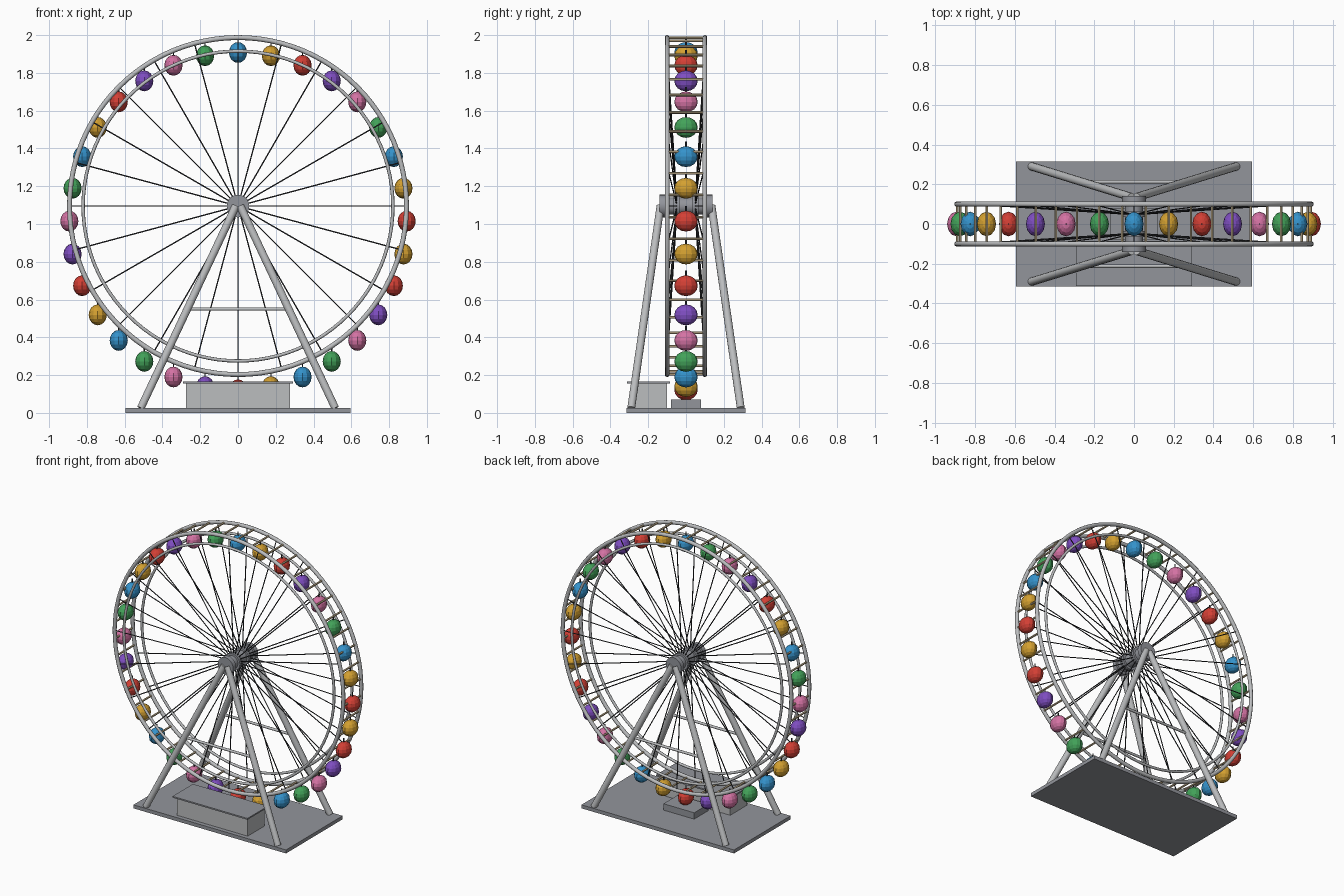
import bpy, math
from mathutils import Vector

if "Cube" in bpy.data.objects:
    bpy.data.objects.remove(bpy.data.objects["Cube"])

HUB_Z = 1.095   # wheel axle height


def mat(name, r, g, b):
    m = bpy.data.materials.new(name)
    m.diffuse_color = (r, g, b, 1)
    m.use_nodes = True
    m.node_tree.nodes["Principled BSDF"].inputs["Base Color"].default_value = m.diffuse_color
    return m


steel = mat("light steel", .50, .51, .52)
grey = mat("base grey", .29, .30, .33)
dark = mat("dark cable", .035, .037, .042)
tan = mat("tan", .62, .50, .31)
cabin_mats = [mat("red", .65, .05, .035), mat("gold", .65, .35, .03),
              mat("blue", .035, .29, .60), mat("green", .055, .36, .10),
              mat("pink", .66, .17, .37), mat("purple", .21, .075, .53)]


def finish(name, m, smooth=False):
    o = bpy.context.object
    o.name = name
    o.data.materials.append(m)
    if smooth:
        bpy.ops.object.shade_smooth_by_angle(angle=math.radians(40))
    return o


def box(name, x0, x1, y0, y1, z0, z1, m):
    bpy.ops.mesh.primitive_cube_add(size=1, location=((x0+x1)/2, (y0+y1)/2, (z0+z1)/2))
    bpy.context.object.scale = (x1-x0, y1-y0, z1-z0)
    return finish(name, m)


def rod(name, a, b, r, m, sides=10):
    a, b = Vector(a), Vector(b)
    d = b - a
    bpy.ops.mesh.primitive_cylinder_add(vertices=sides, radius=r, depth=d.length,
                                        location=(a+b)/2,
                                        rotation=d.to_track_quat('Z', 'Y').to_euler())
    return finish(name, m, sides > 6)


def ring(name, y, radius, tube, m):
    bpy.ops.mesh.primitive_torus_add(major_radius=radius, minor_radius=tube,
                                     major_segments=96, minor_segments=10,
                                     location=(0, y, HUB_Z), rotation=(math.pi/2, 0, 0))
    return finish(name, m, True)


def on_wheel(angle, r, y):
    return (r*math.cos(angle), y, HUB_Z + r*math.sin(angle))


# base, boarding platform and station
box("base", -.595, .595, -.315, .315, 0, .025, grey)
box("boarding_platform", -.12, .12, -.08, .08, .025, .07, grey)
box("station", -.275, .275, -.285, -.1, .025, .155, steel)
box("station_roof", -.292, .292, -.312, -.085, .155, .165, grey)

# hub with flanges
rod("hub", (0, -.13, HUB_Z), (0, .13, HUB_Z), .045, grey, 24)
for s in (-1, 1):
    rod("hub_cap", (0, s*.108, HUB_Z), (0, s*.14, HUB_Z), .06, grey, 24)
    rod("spoke_flange", (0, s*.035, HUB_Z), (0, s*.065, HUB_Z), .06, grey, 24)

    # support frame
    for sx in (-1, 1):
        rod("support_leg", (sx*.012, s*.135, HUB_Z), (sx*.515, s*.29, .025), .021, steel, 12)
    rod("leg_brace", (-.255, s*.212, .55), (.255, s*.212, .55), .009, steel)

    # rims and spokes
    ring("outer_rim", s*.1, .892, .013, steel)
    ring("inner_rim", s*.1, .82, .009, steel)
    for i in range(24):
        a = i*math.tau/24
        rod("spoke", on_wheel(a, .05, s*.05), on_wheel(a, .82, s*.1), .0035, dark, 6)
        rod("rim_strut", on_wheel(a, .82, s*.1), on_wheel(a, .885, s*.1), .0035, dark, 6)

# cross bars between the rims
for i in range(48):
    a = (i+.5)*math.tau/48
    rod("rim_bar", on_wheel(a, .892, -.1), on_wheel(a, .892, .1), .007, tan, 6)

# hanging cabins in six repeating colours
for i in range(32):
    x, _, z = on_wheel(i*math.tau/32, .893, 0)
    bpy.ops.mesh.primitive_uv_sphere_add(segments=12, ring_count=8, radius=1,
                                         location=(x, 0, z-.08))
    bpy.context.object.scale = (.048, .062, .055)
    finish("cabin", cabin_mats[i % 6])
    rod("cabin_hanger", (x, 0, z-.03), (x, 0, z), .004, dark, 6)
